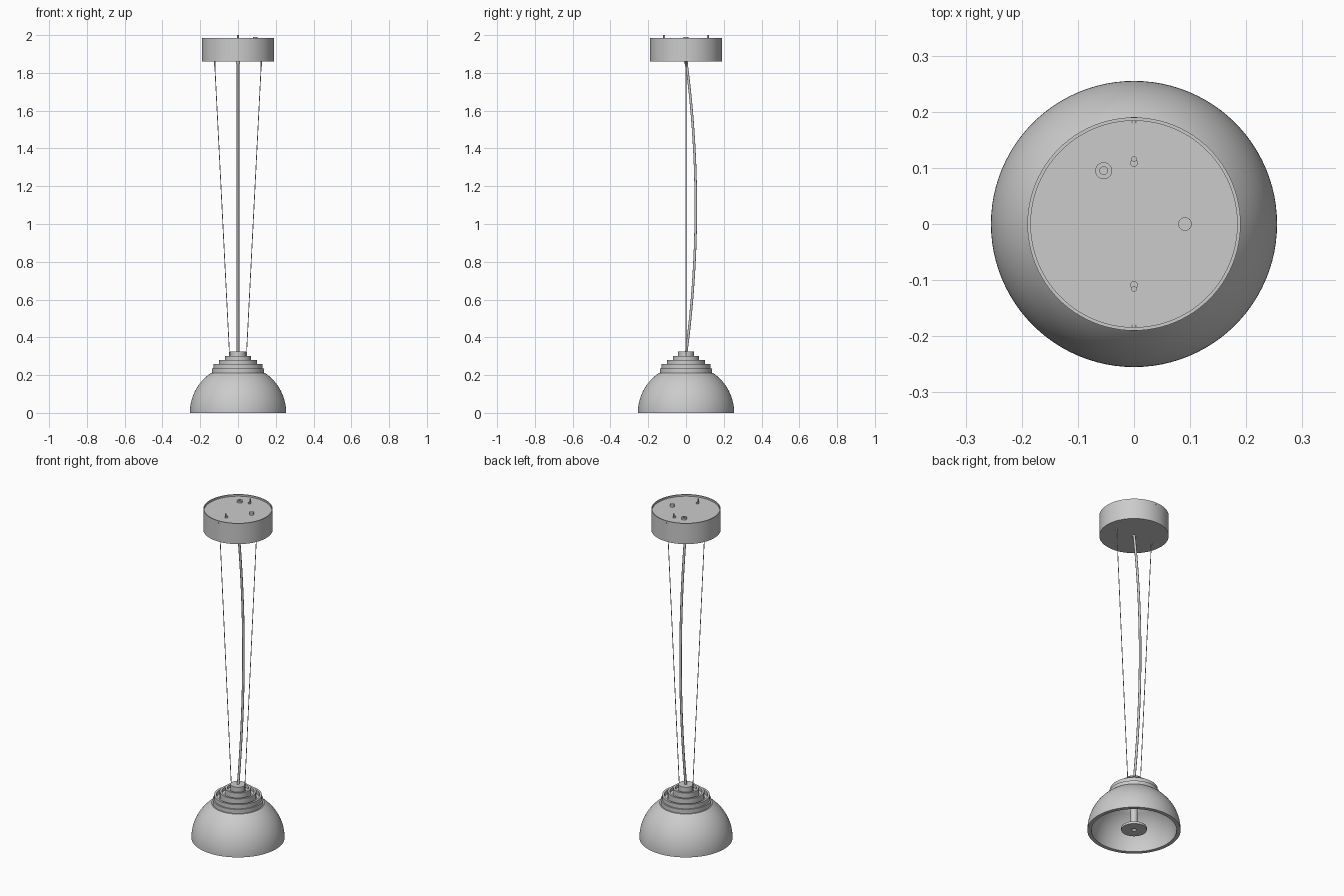
import bpy, bmesh
from math import sin, cos, pi, radians
from mathutils import Vector

old = bpy.data.objects.get("Cube")
if old:
    bpy.data.objects.remove(old)

grey = bpy.data.materials.new("light_grey")
grey.use_nodes = True
colour = (0.6, 0.6, 0.6, 1)
grey.diffuse_color = colour
grey.node_tree.nodes["Principled BSDF"].inputs["Base Color"].default_value = colour


def finish(name, bm):
    mesh = bpy.data.meshes.new(name)
    bmesh.ops.recalc_face_normals(bm, faces=bm.faces)
    bm.to_mesh(mesh)
    bm.free()
    mesh.materials.append(grey)
    obj = bpy.data.objects.new(name, mesh)
    bpy.context.collection.objects.link(obj)
    bpy.ops.object.select_all(action="DESELECT")
    obj.select_set(True)
    bpy.context.view_layer.objects.active = obj
    bpy.ops.object.shade_smooth_by_angle(angle=radians(35))
    return obj


def lathe(name, profile, centre=(0, 0), steps=96, closed=False):
    """Spin (radius, height) points about a vertical axis."""
    bm = bmesh.new()
    verts = [bm.verts.new((r, 0, z)) for r, z in profile]
    pairs = list(zip(verts, verts[1:]))
    if closed:
        pairs.append((verts[-1], verts[0]))
    edges = [bm.edges.new(p) for p in pairs]
    bmesh.ops.spin(bm, geom=verts + edges, cent=(0, 0, 0), axis=(0, 0, 1),
                   angle=2 * pi, steps=steps, use_merge=False)
    bmesh.ops.remove_doubles(bm, verts=bm.verts, dist=1e-5)
    bmesh.ops.translate(bm, verts=bm.verts, vec=(*centre, 0))
    return finish(name, bm)


def rod(name, start, end, radius, sides=16):
    a, b = Vector(start), Vector(end)
    bm = bmesh.new()
    bmesh.ops.create_cone(bm, cap_ends=True, segments=sides, radius1=radius,
                          radius2=radius, depth=(b - a).length)
    turn = (b - a).to_track_quat("Z", "Y").to_matrix()
    bmesh.ops.rotate(bm, verts=bm.verts, matrix=turn)
    bmesh.ops.translate(bm, verts=bm.verts, vec=(a + b) / 2)
    return finish(name, bm)


# Ceiling canopy: shell with a slightly recessed cover plate
lathe("canopy_shell", [(0, 1.86), (0.19, 1.86), (0.19, 1.985), (0.184, 1.985),
                       (0.184, 1.975), (0, 1.975)])

# Hemispherical shade, hollow and open below
R, INNER = 0.255, 0.233
arc = [radians(55.5) * i / 24 for i in range(25)]
outside = [(R * cos(a), R * sin(a)) for a in arc]
inside = [(INNER * cos(a), INNER * sin(a)) for a in reversed(arc)]
lathe("shade", outside + [(0.115, 0.21)] + inside, closed=True)

# Stepped cap with an open groove behind each lip
lathe("stepped_cap", [
    (0, 0.205), (0.138, 0.205), (0.138, 0.235), (0.13, 0.235), (0.13, 0.26),
    (0.118, 0.26), (0.118, 0.238), (0.1, 0.238), (0.1, 0.281), (0.088, 0.281),
    (0.088, 0.263), (0.07, 0.263), (0.07, 0.302), (0.058, 0.302),
    (0.058, 0.285), (0.042, 0.285), (0.042, 0.324), (0, 0.324)])

# Lamp stem and lower diffuser disc
rod("lamp_stem", (0, 0, 0.015), (0, 0, 0.21), 0.02, 32)
lathe("diffuser_disc", [(0.012, 0.003), (0.07, 0.003), (0.07, 0.017),
                        (0.012, 0.017)], steps=64, closed=True)

# Bowed power cord
curve = bpy.data.curves.new("power_cord", "CURVE")
curve.dimensions = "3D"
curve.bevel_depth = 0.007
curve.bevel_resolution = 3
curve.use_fill_caps = True
spline = curve.splines.new("POLY")
count = 49
spline.points.add(count - 1)
for i, point in enumerate(spline.points):
    t = i / (count - 1)
    point.co = (0, 0.208 * t * (1 - t), 0.31 + 1.56 * t, 1)
spline.use_smooth = True
curve.materials.append(grey)
cord = bpy.data.objects.new("power_cord", curve)
bpy.context.collection.objects.link(cord)
rod("cord_grip", (0, 0, 1.85), (0, 0, 1.865), 0.011)

# Suspension wires and their grips, one each side
for side, x in (("left", 1), ("right", -1)):
    rod(side + "_wire", (x * 0.044, 0, 0.29), (x * 0.124, 0, 1.865), 0.002, 8)
    rod(side + "_wire_grip", (x * 0.122, 0, 1.835), (x * 0.123, 0, 1.865), 0.004)

# Fixing pins and side screws, front and back
for side, y in (("front", -1), ("back", 1)):
    rod(side + "_pin_base", (0, y * 0.109, 1.97), (0, y * 0.109, 1.982), 0.007)
    rod(side + "_pin", (0, y * 0.116, 1.97), (0, y * 0.116, 2.0), 0.005)
    rod(side + "_side_screw", (0, y * 0.18, 1.972), (0, y * 0.191, 1.972), 0.005)

# Cover plate fittings: cable grommet and button
lathe("cable_grommet", [(0.007, 1.972), (0.015, 1.972), (0.015, 1.986),
                        (0.007, 1.986)], (-0.054, 0.095), 32, True)
rod("cover_button", (0.091, 0, 1.972), (0.091, 0, 1.99), 0.012, 32)
